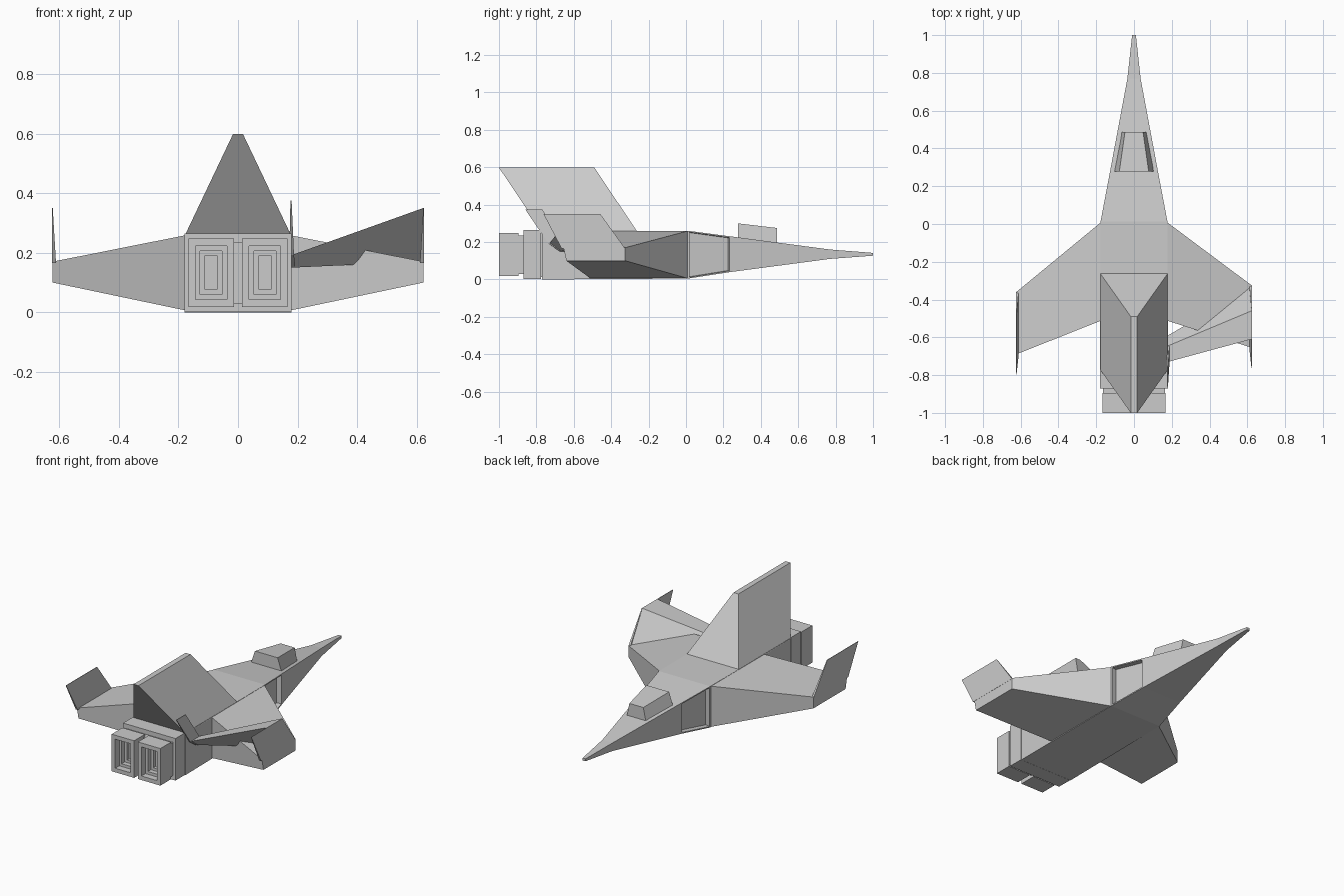
import bpy, bmesh


def loft(name, rings, inset_faces=None):
    """Bridge a row of four-point rings and cap both ends."""
    bm = bmesh.new()
    vs = [[bm.verts.new(p) for p in r] for r in rings]
    bm.faces.new(vs[0])
    bm.faces.new(vs[-1])
    for a, b in zip(vs, vs[1:]):
        for i in range(4):
            j = (i + 1) % 4
            bm.faces.new((a[i], a[j], b[j], b[i]))
    bmesh.ops.recalc_face_normals(bm, faces=bm.faces)
    if inset_faces:
        picked = [f for f in bm.faces if inset_faces(f)]
        bmesh.ops.inset_individual(bm, faces=picked, thickness=0.010, depth=0)
        bmesh.ops.inset_individual(bm, faces=picked, thickness=0.002, depth=-0.03)
    me = bpy.data.meshes.new(name)
    bm.to_mesh(me)
    bm.free()
    ob = bpy.data.objects.new(name, me)
    bpy.context.collection.objects.link(ob)
    return ob


def rect_y(y, hx, z0, z1, cx=0):
    return [(cx - hx, y, z0), (cx + hx, y, z0), (cx + hx, y, z1), (cx - hx, y, z1)]


def rect_z(z, x0, x1, y0, y1):
    return [(x0, y0, z), (x1, y0, z), (x1, y1, z), (x0, y1, z)]


def section_x(x, pts):
    return [(x, y, z) for y, z in pts]


# Fuselage with a recessed air intake on each side of the nose
def is_intake(f):
    c = f.calc_center_median()
    return abs(f.normal.x) > 0.8 and 0.05 < c.y < 0.2

loft("fuselage", [
    rect_y(-0.77, 0.18, 0.0, 0.26),
    rect_y(0.013, 0.177, 0.005, 0.26),
    rect_y(0.24, 0.134, 0.04, 0.23),
    rect_y(0.77, 0.035, 0.11, 0.16),
    rect_y(1.0, 0.01, 0.127, 0.142)], is_intake)

# Canopy
loft("canopy", [
    [(-0.108, 0.277, 0.21), (0.108, 0.277, 0.21), (0.078, 0.277, 0.30), (-0.078, 0.277, 0.30)],
    [(-0.068, 0.487, 0.18), (0.068, 0.487, 0.18), (0.048, 0.487, 0.275), (-0.048, 0.487, 0.275)]])

# Tail fin
loft("tail_fin", [rect_z(0.255, -0.18, 0.18, -0.77, -0.26),
                  rect_z(0.598, -0.017, 0.017, -1.0, -0.49)])

# Wings with upright winglets (left tip sits slightly further back)
for side, s, d in (("right", 1, 0), ("left", -1, -0.035)):
    loft(side + "_wing", [
        section_x(s * 0.17, [(0.013, 0.005), (0.013, 0.26), (-0.51, 0.26), (-0.51, 0.005)]),
        section_x(s * 0.623, [(-0.325 + d, 0.10), (-0.325 + d, 0.17),
                              (-0.655 + d, 0.17), (-0.64 + d, 0.10)])])
    loft(side + "_winglet", [
        rect_z(0.165, s * 0.611, s * 0.624, -0.665 + d, -0.325 + d),
        rect_z(0.35, s * 0.622, s * 0.625, -0.762 + d, -0.458 + d)])

# Small inner wing reaching back from the right winglet to the body
loft("inner_wing", [
    section_x(0.622, [(-0.33, 0.17), (-0.46, 0.35), (-0.61, 0.35), (-0.455, 0.17)]),
    section_x(0.18, [(-0.59, 0.15), (-0.645, 0.192), (-0.73, 0.192), (-0.675, 0.15)])])
loft("inner_winglet", [
    [(0.178, -0.675, 0.15), (0.192, -0.68, 0.155), (0.192, -0.595, 0.155), (0.178, -0.59, 0.15)],
    rect_z(0.192, 0.172, 0.188, -0.735, -0.645),
    rect_z(0.375, 0.176, 0.180, -0.86, -0.77)])

# Engine collar and neck
loft("engine_seam", [rect_y(-0.765, 0.17, 0.012, 0.25), rect_y(-0.78, 0.17, 0.012, 0.25)])
loft("engine_collar", [rect_y(-0.775, 0.18, 0.003, 0.264), rect_y(-0.87, 0.18, 0.003, 0.264)])
loft("engine_neck", [rect_y(-0.86, 0.163, 0.03, 0.236), rect_y(-0.91, 0.163, 0.03, 0.236)])

# Twin nozzles with stepped hollows
steps = [(-0.895, 0.077, 0.115), (-1.0, 0.077, 0.115), (-1.0, 0.053, 0.09),
         (-0.96, 0.053, 0.09), (-0.96, 0.037, 0.073), (-0.93, 0.037, 0.073),
         (-0.93, 0.02, 0.057), (-0.91, 0.02, 0.057)]
for side, s in (("right", 1), ("left", -1)):
    loft(side + "_nozzle", [rect_y(y, hx, 0.133 - hz, 0.133 + hz, s * 0.09)
                            for y, hx, hz in steps])
